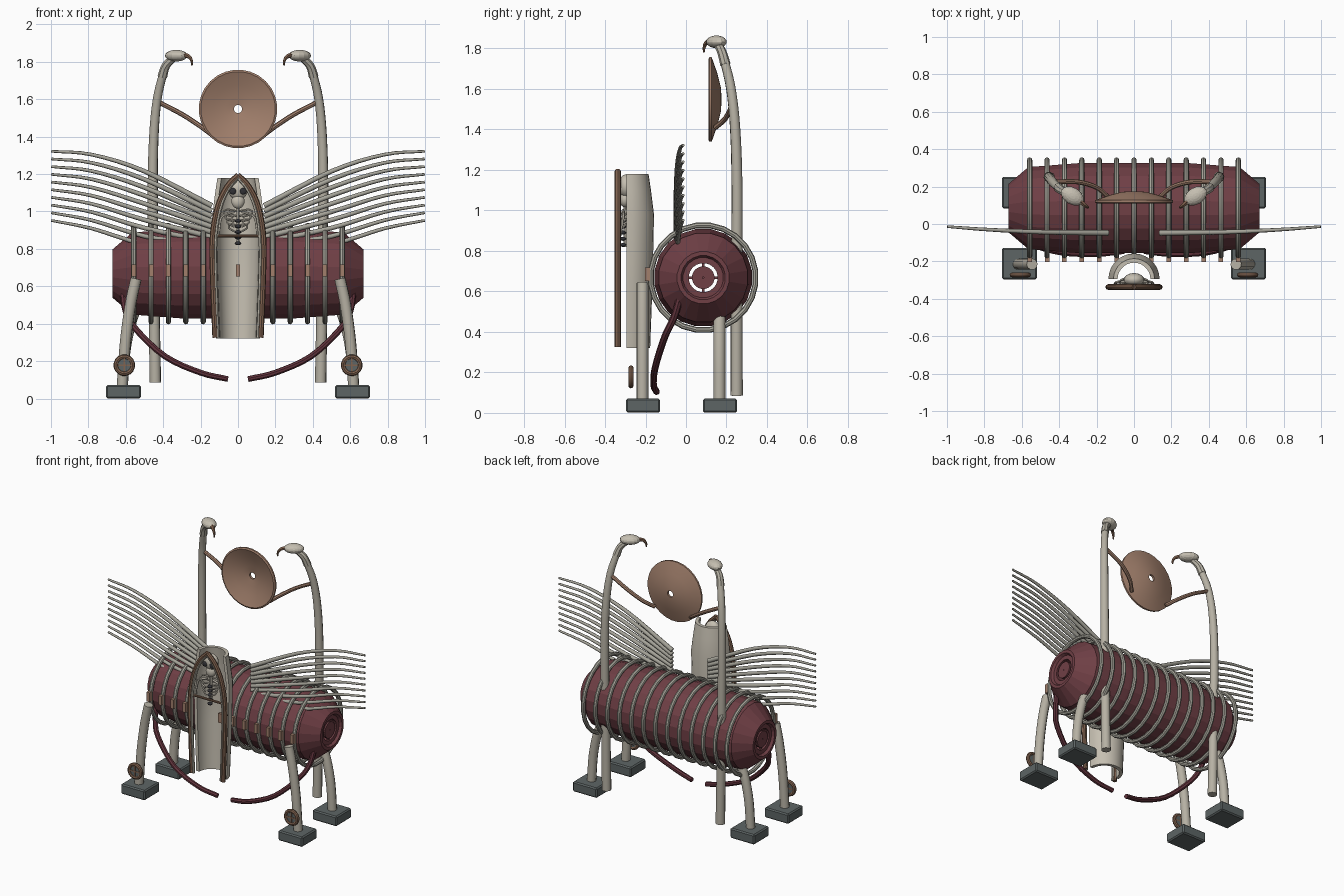
import bpy, bmesh, math
from mathutils import Vector, Matrix

if "Cube" in bpy.data.objects:
    bpy.data.objects.remove(bpy.data.objects["Cube"])


def mat(name, r, g, b):
    m = bpy.data.materials.new(name)
    m.diffuse_color = (r, g, b, 1)
    m.use_nodes = True
    m.node_tree.nodes["Principled BSDF"].inputs["Base Color"].default_value = m.diffuse_color
    return m


BONE = mat("pale bone", .56, .52, .44)
POLE = mat("grey bone", .47, .44, .37)
RIB = mat("weathered bone", .38, .37, .32)
MAROON = mat("maroon hide", .16, .05, .06)
TUBE = mat("dark maroon", .12, .033, .045)
BROWN = mat("tan brown", .36, .215, .15)
FRAME = mat("dark wood", .22, .125, .08)
SLATE = mat("slate grey", .11, .13, .13)
DARK = mat("near black", .03, .03, .035)


def finish(name, bm, material, smooth=None):
    bmesh.ops.recalc_face_normals(bm, faces=bm.faces)
    me = bpy.data.meshes.new(name)
    bm.to_mesh(me)
    bm.free()
    me.materials.append(material)
    ob = bpy.data.objects.new(name, me)
    bpy.context.collection.objects.link(ob)
    if smooth:
        bpy.ops.object.select_all(action='DESELECT')
        ob.select_set(True)
        bpy.context.view_layer.objects.active = ob
        bpy.ops.object.shade_smooth_by_angle(angle=math.radians(smooth))
    return ob


def spline(pts, n):
    p = [Vector(q) for q in pts]
    p = [2 * p[0] - p[1]] + p + [2 * p[-1] - p[-2]]
    out = []
    for i in range(1, len(p) - 2):
        a, b, c, d = p[i - 1:i + 3]
        for k in range(n):
            t = k / n
            out.append(.5 * (2 * b + (c - a) * t + (2 * a - 5 * b + 4 * c - d) * t * t
                             + (3 * b - a - 3 * c + d) * t ** 3))
    return out + [p[-2]]


def tube(bm, pts, r0, r1, sides=8, n=4):
    """Sweep a round section along a smooth path, radius r0 to r1."""
    path = spline(pts, n) if n > 1 else [Vector(q) for q in pts]
    rings, nrm = [], None
    for i, q in enumerate(path):
        t = (path[min(i + 1, len(path) - 1)] - path[max(i - 1, 0)]).normalized()
        nrm = t.orthogonal() if nrm is None else nrm - t * nrm.dot(t)
        nrm.normalize()
        b = t.cross(nrm)
        r = r0 + (r1 - r0) * i / (len(path) - 1)
        rings.append([bm.verts.new(q + r * (nrm * math.cos(a) + b * math.sin(a)))
                      for a in (2 * math.pi * k / sides for k in range(sides))])
    for u, v in zip(rings, rings[1:]):
        for k in range(sides):
            j = (k + 1) % sides
            bm.faces.new((u[k], u[j], v[j], v[k]))
    bm.faces.new(rings[0])
    bm.faces.new(rings[-1])


def lathe(bm, prof, axis, centre, sides):
    """Closed profile of (along, radius) turned around the x or y axis."""
    c, rings = Vector(centre), []
    for k in range(sides):
        a = 2 * math.pi * (k + .5) / sides
        ca, sa = math.cos(a), math.sin(a)
        rings.append([bm.verts.new(c + (Vector((h, r * ca, r * sa)) if axis == 'x'
                                        else Vector((r * ca, h, r * sa)))) for h, r in prof])
    for k in range(sides):
        u, v = rings[k], rings[(k + 1) % sides]
        for i in range(len(prof)):
            j = (i + 1) % len(prof)
            bm.faces.new((u[i], u[j], v[j], v[i]))


def ring_prof(R, r, n=8):
    return [(r * math.cos(2 * math.pi * k / n), R + r * math.sin(2 * math.pi * k / n)) for k in range(n)]


def box(bm, c, s):
    return bmesh.ops.create_cube(bm, size=1, matrix=Matrix.Translation(c) @ Matrix.Diagonal((*s, 1)))


def ball(bm, c, s, rot=0):
    bmesh.ops.create_uvsphere(bm, u_segments=14, v_segments=10, radius=1, matrix=Matrix.Translation(c)
                              @ Matrix.Rotation(rot, 4, 'Z') @ Matrix.Diagonal((*s, 1)))


def mirrored(bm, pts, *args, **kw):
    for s in (-1, 1):
        tube(bm, [(s * x, y, z) for x, y, z in pts], *args, **kw)


C = (0, .085, .668)

# Barrel body with open ends, and the core inside it
bm = bmesh.new()
half = [(.3, .243), (.565, .222), (.672, .13), (.672, .11), (.655, .1), (.655, .072)]
lathe(bm, [(-x, r) for x, r in reversed(half)] + half, 'x', C, 20)
finish("barrel_body", bm, MAROON)
bm = bmesh.new()
lathe(bm, [(-.655, .004), (-.655, .056), (.655, .056), (.655, .004)], 'x', C, 20)
for s in (-1, 1):
    box(bm, (s * .64, .085, .668), (.012, .14, .012))
    box(bm, (s * .64, .085, .668), (.012, .012, .14))
finish("barrel_core", bm, MAROON)

# Thirteen hoops around the barrel, each with a front clasp
bm, bc = bmesh.new(), bmesh.new()
for i in range(13):
    x = -.558 + i * .093
    lathe(bm, ring_prof(.26, .014), 'x', (x, C[1], C[2]), 24)
    box(bc, (x, -.19, .685), (.024, .025, .065))
finish("barrel_hoops", bm, RIB, 40)
finish("hoop_clasps", bc, BROWN)

# Wings: ten curved quills each side
bm = bmesh.new()
for i in range(10):
    t = i / 9
    top, mid, root = 1.322 - .37 * t, 1.215 - .39 * t, 1.03 - .25 * t
    mirrored(bm, [(.14, -.048, root), (.5, -.043, mid), (.78, -.03, (mid + top) / 2 + .035 - .015 * t),
                  (.998, -.014, top)], .015, .007, sides=8)
finish("wing_quills", bm, RIB, 50)

# Tall necks, heads and beaks
bm, bh, bb = bmesh.new(), bmesh.new(), bmesh.new()
mirrored(bm, [(.442, .25, .085), (.45, .25, .6), (.456, .252, 1.1), (.45, .243, 1.4),
              (.432, .222, 1.6), (.4, .19, 1.74)], .031, .022, sides=10)
mirrored(bm, [(.405, .195, 1.72), (.385, .178, 1.78), (.34, .155, 1.825)], .026, .02, sides=8)
for s in (-1, 1):
    ball(bh, (s * .33, .15, 1.833), (.066, .045, .031), s * .55)
mirrored(bb, [(.29, .125, 1.836), (.262, .1, 1.828), (.248, .09, 1.805), (.246, .088, 1.78)], .015, .004, sides=6)
finish("tall_necks", bm, POLE, 40)
finish("neck_heads", bh, BONE)
finish("head_beaks", bb, FRAME, 40)

# Dish with centre hole, held by two arms
bm = bmesh.new()
lathe(bm, [(.11, .2), (.115, .21), (.127, .21), (.155, .13), (.172, .06), (.175, .022),
           (.16, .022), (.152, .07), (.138, .13)], 'y', (0, 0, 1.548), 28)
finish("dish", bm, BROWN, 20)
bm = bmesh.new()
mirrored(bm, [(.425, .225, 1.585), (.3, .225, 1.52), (.2, .195, 1.455), (.14, .145, 1.41)], .013, .013, sides=8)
finish("dish_arms", bm, BROWN, 40)

# Legs and block feet
bm, bf = bmesh.new(), bmesh.new()
mirrored(bm, [(.545, -.215, .64), (.575, -.215, .5), (.602, -.215, .3), (.618, -.215, .07)], .03, .03, sides=10)
mirrored(bm, [(.535, .165, .51), (.575, .165, .4), (.605, .165, .25), (.618, .165, .07)], .03, .03, sides=10)
for s in (-1, 1):
    for y in (-.212, .168):
        box(bf, (s * .612, y, .036), (.188, .168, .07))
bmesh.ops.bevel(bf, geom=bf.edges[:], offset=.008, segments=1, affect='EDGES')
finish("legs", bm, POLE, 40)
finish("block_feet", bf, SLATE)

# Ankle wheels
bm, bd = bmesh.new(), bmesh.new()
for s in (-1, 1):
    c = (s * .608, -.272, .178)
    lathe(bm, ring_prof(.045, .013), 'y', c, 16)
    lathe(bd, [(-.006, .003), (-.006, .04), (.008, .04), (.008, .003)], 'y', c, 12)
    box(bm, c, (.085, .016, .01))
    box(bm, c, (.01, .016, .085))
finish("ankle_wheel_rims", bm, FRAME, 40)
finish("ankle_wheel_discs", bd, SLATE)

# Hanging hoses
bm = bmesh.new()
mirrored(bm, [(.615, -.03, .57), (.6, -.06, .47), (.55, -.105, .375), (.39, -.152, .225),
              (.2, -.16, .138), (.055, -.145, .104)], .018, .016, sides=8)
finish("hanging_hoses", bm, TUBE, 40)

# Half-round shell standing at the front, open towards the viewer
bm = bmesh.new()
rows = [(.32, .118), (.65, .13), (.98, .137), (1.1, .122), (1.18, .11)]
grid = []
for z, r in rows:
    arc = [math.pi * k / 14 for k in range(15)]
    loop = [(r * math.cos(a), r * math.sin(a)) for a in arc]
    loop += [((r - .022) * math.cos(a), (r - .022) * math.sin(a)) for a in reversed(arc)]
    grid.append([bm.verts.new((x, -.295 + y, z)) for x, y in loop])
for u, v in zip(grid, grid[1:]):
    for k in range(30):
        j = (k + 1) % 30
        bm.faces.new((u[k], u[j], v[j], v[k]))
for g in (grid[0], grid[-1]):
    for k in range(14):
        bm.faces.new((g[k], g[k + 1], g[28 - k], g[29 - k]))
finish("front_shell", bm, BONE, 30)

# Pointed arch frame: outer wood, inner bone bead
bm, bi = bmesh.new(), bmesh.new()
arch = [(.122, -.337, .325), (.133, -.337, .6), (.137, -.337, .85), (.11, -.337, 1.02), (.06, -.337, 1.13),
        (0, -.337, 1.195)]
mirrored(bm, arch, .015, .015, sides=8)
mirrored(bi, [(x * .87, -.34, z if z < .5 else z - .015) for x, y, z in arch], .009, .009, sides=6)
tube(bm, [(-.13, -.332, .868), (.13, -.332, .868)], .008, .008, n=1)
finish("arch_frame", bm, FRAME, 40)
finish("arch_bead", bi, POLE, 40)

# Small bony figure inside the arch
bm, bd = bmesh.new(), bmesh.new()
ball(bm, (0, -.298, 1.12), (.055, .036, .058))
ball(bm, (0, -.302, 1.055), (.036, .026, .04))
for s in (-1, 1):
    ball(bd, (s * .028, -.33, 1.108), (.018, .008, .018))
for i in range(4):
    z, w = 1.0 - i * .026, .075 - i * .009
    mirrored(bm, [(0, -.285, z), (w * .8, -.295, z + .01), (w, -.315, z - .01), (w * .35, -.33, z - .03)],
             .006, .005, sides=6)
mirrored(bm, [(.02, -.31, 1.0), (.085, -.31, .975), (.1, -.318, .92), (.105, -.328, .868)], .008, .007, sides=6)
for i in range(5):
    ball(bd, (0, -.31, .83 + i * .03), (.018, .016, .01))
tube(bm, [(0, -.3, .82), (0, -.3, 1.05)], .009, .009, n=1, sides=6)
finish("figure_bones", bm, BONE, 40)
finish("figure_eyes_and_spine", bd, DARK)
